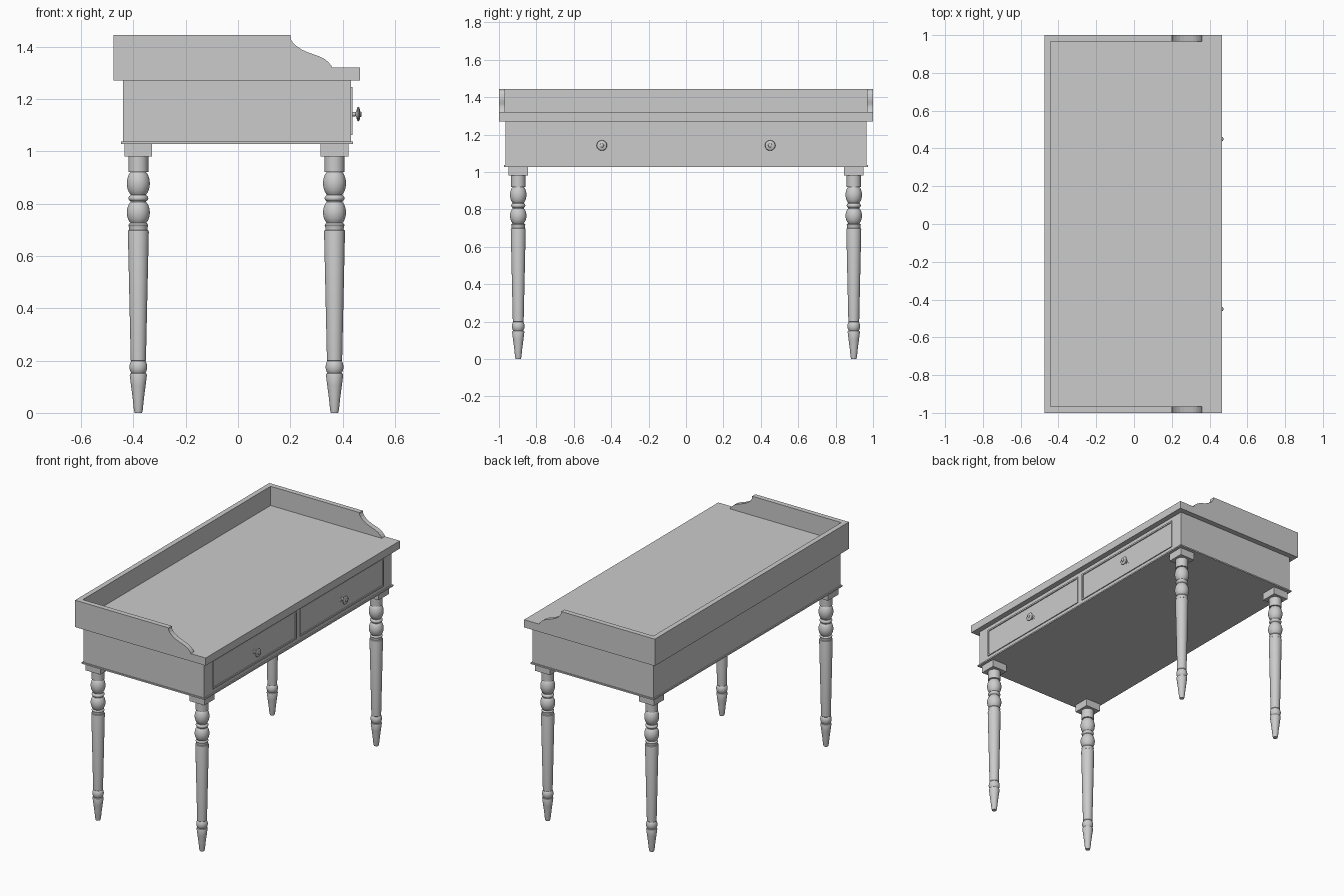
import bpy, bmesh, math
from mathutils import Matrix

cube = bpy.data.objects.get("Cube")
if cube:
    bpy.data.objects.remove(cube, do_unlink=True)

GREY = (0.6, 0.6, 0.6, 1)
mat = bpy.data.materials.new("plain grey")
mat.use_nodes = True
mat.diffuse_color = GREY
mat.node_tree.nodes["Principled BSDF"].inputs["Base Color"].default_value = GREY


def finish(name, bm, smooth=False):
    bmesh.ops.recalc_face_normals(bm, faces=bm.faces)
    mesh = bpy.data.meshes.new(name)
    bm.to_mesh(mesh)
    bm.free()
    mesh.materials.append(mat)
    obj = bpy.data.objects.new(name, mesh)
    bpy.context.collection.objects.link(obj)
    if smooth:
        bpy.ops.object.select_all(action="DESELECT")
        obj.select_set(True)
        bpy.context.view_layer.objects.active = obj
        bpy.ops.object.shade_smooth_by_angle(angle=math.radians(35))
    return obj


def add_box(bm, x, y, z):
    centre = [(a + b) / 2 for a, b in (x, y, z)]
    size = [b - a for a, b in (x, y, z)]
    m = Matrix.Translation(centre) @ Matrix.Diagonal((*size, 1))
    bmesh.ops.create_cube(bm, size=1, matrix=m)


def box(name, x, y, z):
    bm = bmesh.new()
    add_box(bm, x, y, z)
    return finish(name, bm)


def lathe(name, profile, matrix, sides=32):
    """Spin (radius, height) points around z, cap both ends, then place."""
    bm = bmesh.new()
    rings = [[bm.verts.new((r * math.cos(math.tau * i / sides),
                            r * math.sin(math.tau * i / sides), h))
              for i in range(sides)] for r, h in profile]
    for low, high in zip(rings, rings[1:]):
        for i in range(sides):
            j = (i + 1) % sides
            bm.faces.new((low[i], low[j], high[j], high[i]))
    bm.faces.new(rings[0][::-1])
    bm.faces.new(rings[-1])
    bm.transform(matrix)
    return finish(name, bm, smooth=True)


def bulge(z0, z1, neck, belly, steps=10):
    """Rounded bead between two heights."""
    return [(neck + (belly - neck) * math.sin(math.pi * i / steps) ** 0.7,
             z0 + (z1 - z0) * i / steps) for i in range(steps + 1)]


# Carcass, base moulding and top
BACK, FRONT, RAIL = -0.475, 0.467, 0.033
box("carcass", (-0.44, 0.432), (-0.965, 0.965), (1.036, 1.27))
box("base_moulding", (-0.448, 0.44), (-0.972, 0.972), (1.028, 1.037))
box("table_top", (BACK + RAIL, FRONT), (-1 + RAIL, 1 - RAIL), (1.27, 1.32))
box("back_gallery", (BACK, BACK + RAIL), (-1 + RAIL, 1 - RAIL), (1.27, 1.445))

# Side galleries with a scrolled front end
scroll = [(0.2, 1.445), (0.2, 1.432), (0.209, 1.416), (0.224, 1.402),
          (0.243, 1.389), (0.265, 1.379), (0.29, 1.37), (0.315, 1.361),
          (0.332, 1.352), (0.346, 1.34), (0.356, 1.328), (0.36, 1.32)]
outline = [(BACK, 1.27), (BACK, 1.445)] + scroll + [(FRONT, 1.32), (FRONT, 1.27)]
for name, y in (("right_gallery", -1), ("left_gallery", 1 - RAIL)):
    bm = bmesh.new()
    face = bm.faces.new([bm.verts.new((x, y, z)) for x, z in outline])
    ext = bmesh.ops.extrude_face_region(bm, geom=[face])
    new = [v for v in ext["geom"] if isinstance(v, bmesh.types.BMVert)]
    bmesh.ops.translate(bm, verts=new, vec=(0, RAIL, 0))
    finish(name, bm)

# Drawers: thin bead around a flush panel, with a turned knob
knob = [(0.016, 0), (0.016, 0.003), (0.009, 0.006), (0.008, 0.018),
        (0.013, 0.021), (0.024, 0.023), (0.028, 0.027), (0.026, 0.031),
        (0.018, 0.034), (0.011, 0.035), (0.01, 0.038), (0.005, 0.041)]
for side, s in (("right", -1), ("left", 1)):
    y0, y1 = sorted((s * 0.02, s * 0.88))
    z0, z1, w = 1.062, 1.245, 0.01
    x = (0.425, 0.438)
    bm = bmesh.new()
    for zz in ((z0, z0 + w), (z1 - w, z1)):
        add_box(bm, x, (y0, y1), zz)
    for yy in ((y0, y0 + w), (y1 - w, y1)):
        add_box(bm, x, yy, (z0 + w, z1 - w))
    finish(side + "_drawer_bead", bm)
    box(side + "_drawer_panel", (0.425, 0.434),
        (y0 + w + 0.003, y1 - w - 0.003), (z0 + w + 0.003, z1 - w - 0.003))
    place = Matrix.Translation((0.432, s * 0.45, 1.142)) @ Matrix.Rotation(math.pi / 2, 4, "Y")
    lathe(side + "_knob", knob, place, 24)

# Turned legs under square blocks
leg = ([(0.014, 0), (0.017, 0.012), (0.022, 0.06), (0.028, 0.105),
        (0.033, 0.145), (0.031, 0.15), (0.027, 0.152)]
       + bulge(0.153, 0.198, 0.027, 0.034)
       + [(0.029, 0.2), (0.04, 0.692), (0.039, 0.697), (0.035, 0.7),
          (0.035, 0.708), (0.038, 0.718), (0.034, 0.724)]
       + bulge(0.726, 0.806, 0.03, 0.044)
       + bulge(0.809, 0.832, 0.03, 0.038, 6)
       + bulge(0.835, 0.92, 0.03, 0.044)
       + [(0.038, 0.921), (0.038, 0.985)])
for end, x in (("back", -0.381), ("front", 0.369)):
    for side, y in (("right", -0.897), ("left", 0.897)):
        lathe(f"{end}_{side}_leg", leg, Matrix.Translation((x, y, 0)))
        box(f"{end}_{side}_leg_block", (x - 0.053, x + 0.053),
            (y - 0.053, y + 0.053), (0.98, 1.03))
